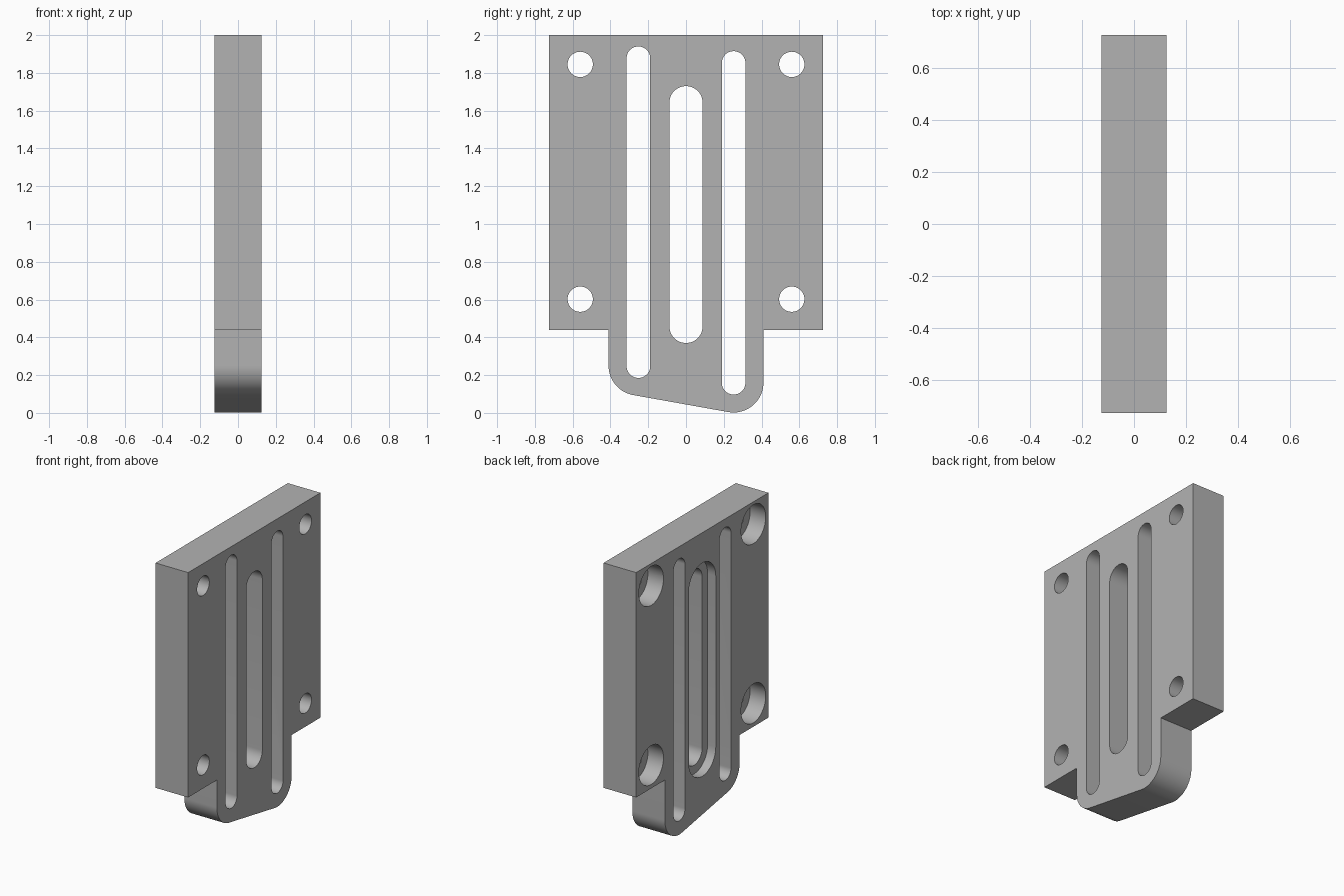
import bpy
import bmesh
from math import sin, cos, pi, atan2, radians

if "Cube" in bpy.data.objects:
    bpy.data.objects.remove(bpy.data.objects["Cube"], do_unlink=True)

HALF = 0.125   # half thickness of the plate
SLOT_Y = 0.252
grey = bpy.data.materials.new("plain grey")
grey.use_nodes = True
colour = (0.45, 0.45, 0.45, 1)
grey.diffuse_color = colour
grey.node_tree.nodes["Principled BSDF"].inputs["Base Color"].default_value = colour


def arc(y, z, r, start, end, steps=24):
    """Points (y, z) along an arc, angles in radians."""
    angles = [start + (end - start) * i / steps for i in range(steps + 1)]
    return [(y + r * cos(a), z + r * sin(a)) for a in angles]


def capsule(y, low, high, r):
    """Upright slot outline; low and high are its extreme ends."""
    return arc(y, high - r, r, 0, pi) + arc(y, low + r, r, pi, 2 * pi)


def prism(name, outline, x0, x1):
    """Extrude a (y, z) outline along x."""
    bm = bmesh.new()
    face = bm.faces.new([bm.verts.new((x0, y, z)) for y, z in outline])
    ext = bmesh.ops.extrude_face_region(bm, geom=[face])
    moved = [v for v in ext["geom"] if isinstance(v, bmesh.types.BMVert)]
    bmesh.ops.translate(bm, verts=moved, vec=(x1 - x0, 0, 0))
    bmesh.ops.recalc_face_normals(bm, faces=bm.faces)
    mesh = bpy.data.meshes.new(name)
    bm.to_mesh(mesh)
    bm.free()
    mesh.materials.append(grey)
    obj = bpy.data.objects.new(name, mesh)
    bpy.context.collection.objects.link(obj)
    return obj


# Plate outline: wide body with a narrower tab, rounded around the slot ends
front_z, back_z, r = 0.25, 0.16, 0.158
slant = atan2(back_z - front_z, 2 * SLOT_Y) - pi / 2
outline = [(-0.725, 2), (-0.725, 0.44), (-SLOT_Y - r, 0.44)]
outline += arc(-SLOT_Y, front_z, r, -pi, slant)
outline += arc(SLOT_Y, back_z, r, slant, 0)
outline += [(SLOT_Y + r, 0.44), (0.725, 0.44), (0.725, 2)]
plate = prism("slotted_plate", outline, -HALF, HALF)

# Cutters: through slots, stepped middle slot and counterbored corner holes
through = HALF + 0.05
cutters = [
    prism("front_slot_cutter", capsule(-SLOT_Y, 0.185, 1.94, 0.0625), -through, through),
    prism("back_slot_cutter", capsule(SLOT_Y, 0.097, 1.915, 0.0625), -through, through),
    prism("middle_slot_cutter", capsule(0, 0.37, 1.73, 0.088), -through, through),
    prism("middle_recess_cutter", capsule(0, 0.31, 1.79, 0.148), -through, -HALF + 0.0625),
]
for y in (-0.56, 0.56):
    for z in (0.602, 1.845):
        for name, rad, end in (("hole_cutter", 0.067, through),
                               ("counterbore_cutter", 0.135, -HALF + 0.12)):
            ring = arc(y, z, rad, 0, 2 * pi, 48)[:-1]
            cutters.append(prism(name, ring, -through, end))

bpy.context.view_layer.objects.active = plate
plate.select_set(True)
for cutter in cutters:
    mod = plate.modifiers.new("cut", "BOOLEAN")
    mod.operation = "DIFFERENCE"
    mod.solver = "EXACT"
    mod.object = cutter
    bpy.ops.object.modifier_apply(modifier=mod.name)
    bpy.data.objects.remove(cutter, do_unlink=True)

# Smooth the curved walls, keep the rims sharp
bpy.ops.object.shade_smooth_by_angle(angle=radians(30))
